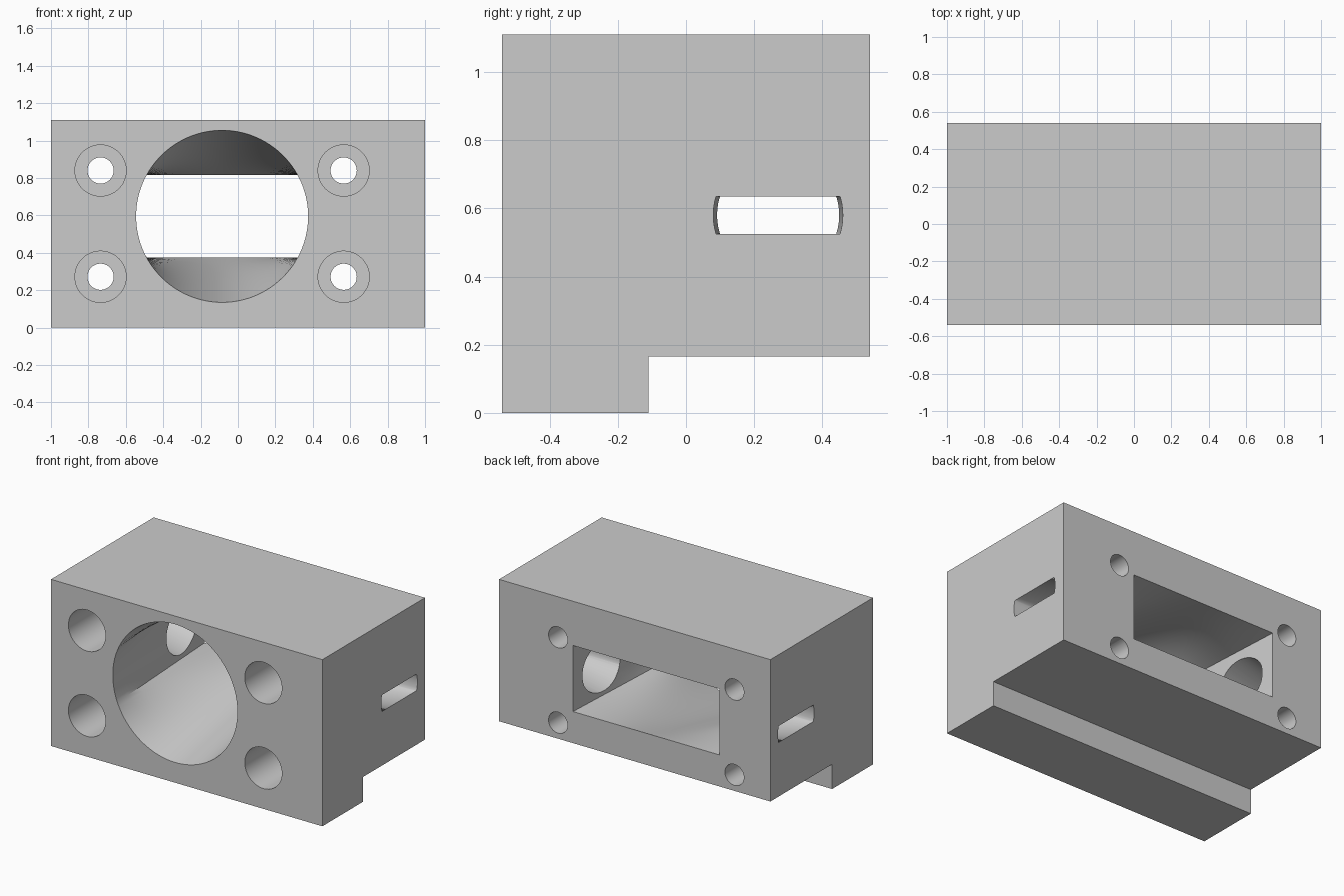
import bpy
import bmesh
from math import atan2, cos, sin, pi

old = bpy.data.objects.get("Cube")
if old:
    bpy.data.objects.remove(old, do_unlink=True)

W, D, H = 2.0, 1.08, 1.11
FRONT, BACK = -D / 2, D / 2
CX, CZ = -0.085, 0.595          # funnel axis
R = 0.46                        # round mouth radius
RX, RZ = 0.54, 0.22             # rectangular outlet half sizes

grey = bpy.data.materials.new("light grey")
grey.use_nodes = True
grey.diffuse_color = (0.6, 0.6, 0.6, 1)
grey.node_tree.nodes["Principled BSDF"].inputs["Base Color"].default_value = (0.6, 0.6, 0.6, 1)


def loft(name, rings):
    """Closed solid through a list of equal-length point rings."""
    bm = bmesh.new()
    loops = [[bm.verts.new(p) for p in ring] for ring in rings]
    n = len(loops[0])
    for a, b in zip(loops, loops[1:]):
        for i in range(n):
            j = (i + 1) % n
            bm.faces.new((a[i], a[j], b[j], b[i]))
    bm.faces.new(loops[0])
    bm.faces.new(loops[-1])
    bmesh.ops.recalc_face_normals(bm, faces=bm.faces)
    mesh = bpy.data.meshes.new(name)
    bm.to_mesh(mesh)
    bm.free()
    mesh.materials.append(grey)
    ob = bpy.data.objects.new(name, mesh)
    bpy.context.collection.objects.link(ob)
    return ob


def circle(x, y, z, r, n=48):
    return [(x + r * cos(2 * pi * i / n), y, z + r * sin(2 * pi * i / n)) for i in range(n)]


# Block with a foot under its front half
profile = [(FRONT, 0), (-0.11, 0), (-0.11, 0.165), (BACK, 0.165), (BACK, H), (FRONT, H)]
body = loft("housing_block", [[(x, y, z) for y, z in profile] for x in (-W / 2, W / 2)])
cutters = []

# Round-to-rectangular funnel, with rulings meeting the outlet corners
corner = atan2(RZ, RX)
stops = [-corner, corner, pi - corner, pi + corner, 2 * pi - corner]
angles = []
for a, b, n in zip(stops, stops[1:], (16, 40, 16, 40)):
    angles += [a + (b - a) * i / n for i in range(n)]


def funnel_ring(t, y):
    ring = []
    for a in angles:
        c, s = cos(a), sin(a)
        reach = min(RX / max(abs(c), 1e-6), RZ / max(abs(s), 1e-6))
        r = R + (reach - R) * t
        ring.append((CX + r * c, y, CZ + r * s))
    return ring


steps = 8
rings = [funnel_ring(0, FRONT - 0.1)]
rings += [funnel_ring(i / steps, FRONT + D * i / steps) for i in range(steps + 1)]
rings.append(funnel_ring(1, BACK + 0.1))
cutters.append(loft("funnel_cutter", rings))

# Counterbored screw holes
for x in (CX - 0.65, CX + 0.65):
    for z in (0.272, 0.84):
        spans = [(FRONT - 0.1, 0.137), (FRONT + 0.38, 0.137),
                 (FRONT + 0.38, 0.07), (BACK + 0.1, 0.07)]
        cutters.append(loft("screw_hole_cutter", [circle(x, y, z, r) for y, r in spans]))


# Side vents: a round opening inside narrowing to a slot outside
def vent_ring(x, r, half):
    return [(x, 0.27 + y, 0.58 + max(-half, min(half, z))) for y, _, z in circle(0, 0, 0, r, 64)]


for side in (-1, 1):
    inner = CX + side * 0.46
    outer = side * W / 2
    cutters.append(loft("vent_cutter", [vent_ring(inner, 0.178, 0.178),
                                        vent_ring(outer, 0.19, 0.055),
                                        vent_ring(outer + side * 0.1, 0.19, 0.055)]))

# Cut every opening
bpy.ops.object.select_all(action="DESELECT")
bpy.context.view_layer.objects.active = body
body.select_set(True)
for cutter in cutters:
    cutter.hide_render = True
    mod = body.modifiers.new("cut", "BOOLEAN")
    mod.operation = "DIFFERENCE"
    mod.solver = "EXACT"
    mod.object = cutter
    bpy.ops.object.modifier_apply(modifier=mod.name)
    bpy.data.objects.remove(cutter, do_unlink=True)

bpy.ops.object.shade_smooth_by_angle()
